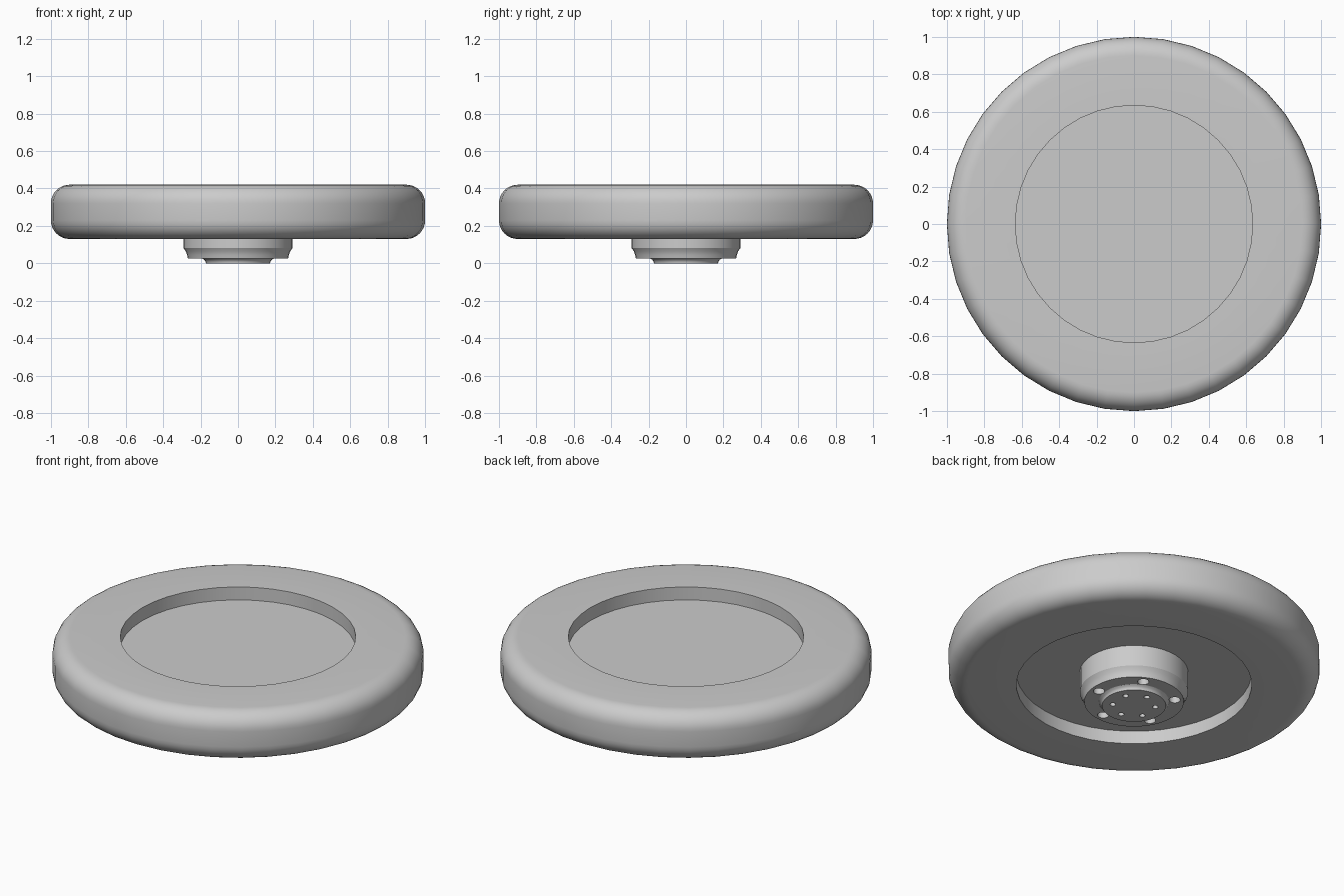
import bpy, bmesh
from math import cos, sin, pi, radians

if "Cube" in bpy.data.objects:
    bpy.data.objects.remove(bpy.data.objects["Cube"])

SEGMENTS = 40

grey = bpy.data.materials.new("plain_grey")
grey.use_nodes = True
colour = (0.6, 0.6, 0.6, 1)
grey.diffuse_color = colour
grey.node_tree.nodes["Principled BSDF"].inputs["Base Color"].default_value = colour


def make_object(name, bm):
    bmesh.ops.recalc_face_normals(bm, faces=bm.faces)
    mesh = bpy.data.meshes.new(name)
    bm.to_mesh(mesh)
    bm.free()
    mesh.materials.append(grey)
    obj = bpy.data.objects.new(name, mesh)
    bpy.context.collection.objects.link(obj)
    return obj


def lathe(name, profile, closed=False):
    """Turn a profile of (radius, height) points around the z axis."""
    bm = bmesh.new()
    verts = [bm.verts.new((r, 0, z)) for r, z in profile]
    pairs = list(zip(verts, verts[1:]))
    if closed:
        pairs.append((verts[-1], verts[0]))
    edges = [bm.edges.new(p) for p in pairs]
    bmesh.ops.spin(bm, geom=verts + edges, cent=(0, 0, 0), axis=(0, 0, 1),
                   angle=2 * pi, steps=SEGMENTS)
    bmesh.ops.remove_doubles(bm, verts=bm.verts, dist=0.0001)
    return make_object(name, bm)


def smooth(obj):
    bpy.ops.object.select_all(action='DESELECT')
    obj.select_set(True)
    bpy.context.view_layer.objects.active = obj
    bpy.ops.object.shade_smooth_by_angle(angle=radians(30))


def arc(r, z, radius, start, end, steps=8):
    angles = [radians(start + (end - start) * i / steps) for i in range(steps + 1)]
    return [(r + radius * cos(a), z + radius * sin(a)) for a in angles]


# Tyre: a square-bored ring with a rounded outer edge
BOTTOM, TOP, BORE, ROUND = 0.13, 0.42, 0.634, 0.1
tyre = lathe("tyre", [(BORE, BOTTOM)]
             + arc(1 - ROUND, BOTTOM + ROUND, ROUND, -90, 0)
             + arc(1 - ROUND, TOP - ROUND, ROUND, 0, 90)
             + [(BORE, TOP)], closed=True)

# Wheel disc: recessed on both sides
disc = lathe("wheel_disc", [(0, 0.207), (0.65, 0.207), (0.65, 0.343), (0, 0.343)])

# Hub: stepped, with a hollowed shoulder and a small central boss
hub = lathe("hub", [(0, 0.25), (0.292, 0.25), (0.292, 0.083), (0.279, 0.064),
                    (0.272, 0.045), (0.268, 0.025), (0.19, 0.025),
                    (0.179, 0.018), (0.173, 0.009), (0.172, 0), (0, 0)])


# Bolt holes: five large ones in the flange and six small ones in the boss
def hole_cutter(name, count, ring, radius, top, first):
    bm = bmesh.new()
    for i in range(count):
        a = radians(first) + 2 * pi * i / count
        made = bmesh.ops.create_cone(bm, cap_ends=True, segments=16, radius1=radius,
                                     radius2=radius, depth=top + 0.05)
        bmesh.ops.translate(bm, verts=made["verts"],
                            vec=(ring * cos(a), ring * sin(a), (top - 0.05) / 2))
    obj = make_object(name, bm)
    obj.hide_render = True
    return obj


for cutter in (hole_cutter("flange_hole_cutter", 5, 0.22, 0.031, 0.075, 135),
               hole_cutter("boss_hole_cutter", 6, 0.115, 0.016, 0.04, 27)):
    cut = hub.modifiers.new(cutter.name, 'BOOLEAN')
    cut.operation = 'DIFFERENCE'
    cut.solver = 'EXACT'
    cut.object = cutter
    bpy.context.view_layer.objects.active = hub
    bpy.ops.object.modifier_apply(modifier=cut.name)
    bpy.data.objects.remove(cutter)

for part in (tyre, disc, hub):
    smooth(part)
